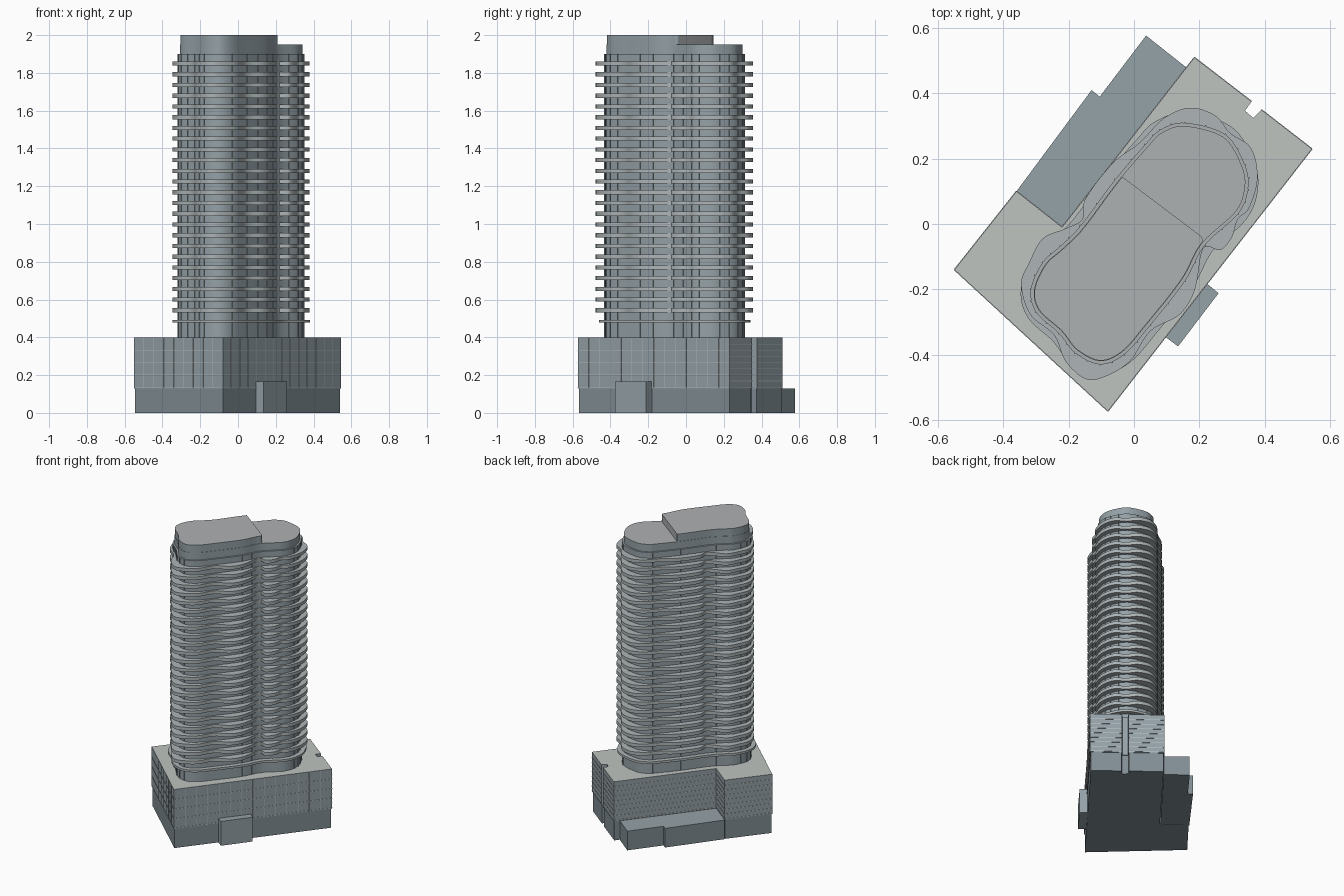
import bpy, bmesh, math
from mathutils import Vector

if "Cube" in bpy.data.objects:
    bpy.data.objects.remove(bpy.data.objects["Cube"])


def material(name, rgb):
    m = bpy.data.materials.new(name)
    m.diffuse_color = (*rgb, 1)
    m.use_nodes = True
    m.node_tree.nodes["Principled BSDF"].inputs["Base Color"].default_value = m.diffuse_color
    return m


GLASS = material("glass_wall", (0.30, 0.36, 0.39))
DARK = material("dark_base", (0.22, 0.27, 0.30))
STONE = material("pale_roof", (0.52, 0.55, 0.53))
SLAB = material("balcony_grey", (0.42, 0.46, 0.47))
ROOF = material("tower_roof", (0.42, 0.44, 0.45))
RIB = material("rib", (0.50, 0.54, 0.55))


def spline(pts, n=8):
    """Closed smooth curve through the points."""
    out, c = [], len(pts)
    for i in range(c):
        a, b, d, e = (Vector(pts[(i + k) % c]) for k in (-1, 0, 1, 2))
        for s in range(n):
            t = s / n
            out.append(0.5 * (2 * b + (d - a) * t + (2 * a - 5 * b + 4 * d - e) * t ** 2
                              + (3 * b - a - 3 * d + e) * t ** 3))
    return out


def offset(pts, dist):
    """Push a closed outline outwards (positive) or inwards."""
    pts = [Vector(p) for p in pts]
    c = len(pts)
    area = sum(pts[i - 1].x * pts[i].y - pts[i].x * pts[i - 1].y for i in range(c))
    sign = 1 if area > 0 else -1
    out = []
    for i in range(c):
        d1 = (pts[i] - pts[i - 1]).normalized()
        d2 = (pts[(i + 1) % c] - pts[i]).normalized()
        n1, n2 = Vector((d1.y, -d1.x)) * sign, Vector((d2.y, -d2.x)) * sign
        out.append(pts[i] + (n1 + n2) * dist / max(0.3, 1 + n1.dot(n2)))
    return out


def add_prism(bm, pts, z0, z1, top_index=0):
    lo = [bm.verts.new((p[0], p[1], z0)) for p in pts]
    hi = [bm.verts.new((p[0], p[1], z1)) for p in pts]
    bm.faces.new(lo)
    bm.faces.new(hi).material_index = top_index
    for i in range(len(pts)):
        bm.faces.new((lo[i - 1], lo[i], hi[i], hi[i - 1]))


def finish(name, bm, mats, smooth=False):
    bmesh.ops.recalc_face_normals(bm, faces=bm.faces)
    me = bpy.data.meshes.new(name)
    bm.to_mesh(me)
    bm.free()
    for m in mats:
        me.materials.append(m)
    ob = bpy.data.objects.new(name, me)
    bpy.context.collection.objects.link(ob)
    if smooth:
        bpy.ops.object.select_all(action='DESELECT')
        ob.select_set(True)
        bpy.context.view_layer.objects.active = ob
        bpy.ops.object.shade_smooth_by_angle(angle=math.radians(30))
    return ob


def prism(name, pts, z0, z1, wall, top=None, smooth=False):
    bm = bmesh.new()
    add_prism(bm, pts, z0, z1, 1 if top else 0)
    return finish(name, bm, [wall, top] if top else [wall], smooth)


def bar(bm, a, b, z0, z1, t):
    """Upright strip of half-thickness t along the plan segment a-b."""
    d = (b - a).normalized()
    n = Vector((d.y, -d.x)) * t
    add_prism(bm, [a - n, b - n, b + n, a + n], z0, z1)


# podium with a back recess and a slot in the far end
podium = [(-0.55, -0.14), (-0.08, -0.573), (0.545, 0.23), (0.39, 0.35), (0.365, 0.325),
          (0.34, 0.347), (0.36, 0.375), (0.185, 0.51), (-0.22, -0.01), (-0.36, 0.10)]
prism("podium_base", offset(podium, -0.004), 0, 0.13, DARK)
prism("podium_upper", podium, 0.13, 0.40, GLASS, STONE)

# low wings
prism("back_wing", [(-0.36, 0.10), (-0.13, 0.41), (-0.105, 0.39), (0.037, 0.577),
                    (0.162, 0.478), (-0.22, -0.01)], 0, 0.13, DARK, GLASS)
prism("entrance_block", [(0.22, -0.18), (0.259, -0.212), (0.135, -0.375), (0.095, -0.345)],
      0, 0.165, GLASS)

# podium window grid: coarse with uprights in front, fine rows behind
bm = bmesh.new()
for i in range(len(podium)):
    a, b = Vector(podium[i]), Vector(podium[(i + 1) % len(podium)])
    length = (b - a).length
    if length < 0.1:
        continue
    front = i < 2
    rows = 4 if front else 8
    for k in range(rows):
        z = 0.135 + 0.26 * k / rows
        bar(bm, a, b, z, z + 0.003, 0.002)
    if front:
        n = round(length / 0.073)
        for k in range(1, n):
            p = a.lerp(b, k / n)
            d = (b - a).normalized() * 0.0015
            bar(bm, p - d, p + d, 0.132, 0.399, 0.002)
finish("podium_window_grid", bm, [RIB])

# tower shaft
shaft = spline([(0.156, 0.31), (0.28, 0.274), (0.34, 0.18), (0.349, 0.105), (0.318, 0.03),
                (0.217, -0.065), (0.156, -0.175), (0.05, -0.31), (-0.03, -0.40),
                (-0.104, -0.43), (-0.18, -0.395), (-0.23, -0.335), (-0.30, -0.27),
                (-0.316, -0.2), (-0.28, -0.118), (-0.226, -0.068), (-0.165, -0.007),
                (-0.058, 0.136), (0.034, 0.243), (0.08, 0.288)])
prism("tower_shaft", shaft, 0.40, 1.90, GLASS, ROOF, True)
prism("tower_foot_ring", offset(shaft, 0.03), 0.478, 0.493, SLAB, None, True)

# upright mullions around the shaft
bm = bmesh.new()
for i in range(0, len(shaft), 4):
    d = (shaft[(i + 1) % len(shaft)] - shaft[i - 1]).normalized() * 0.002
    bar(bm, shaft[i] - d, shaft[i] + d, 0.40, 1.90, 0.003)
finish("tower_mullions", bm, [GLASS])

# wavy balcony slabs, one per floor
balcony = spline([(0.17, 0.356), (0.248, 0.333), (0.295, 0.278), (0.35, 0.243), (0.374, 0.19),
                  (0.376, 0.12), (0.35, 0.045), (0.318, 0.015), (0.30, -0.04), (0.265, -0.08),
                  (0.212, -0.075), (0.187, -0.20), (0.14, -0.277), (0.05, -0.328),
                  (-0.012, -0.42), (-0.09, -0.468), (-0.15, -0.474), (-0.21, -0.42),
                  (-0.245, -0.34), (-0.318, -0.277), (-0.346, -0.185), (-0.322, -0.12),
                  (-0.28, -0.045), (-0.21, -0.014), (-0.158, 0.015), (-0.15, 0.075),
                  (-0.067, 0.185), (0.018, 0.25), (0.09, 0.323)], 6)
bm = bmesh.new()
for k in range(24):
    z = 0.532 + k * 0.0568
    add_prism(bm, balcony, z, z + 0.022)
finish("balconies", bm, [SLAB], True)

# roof crown and the plant room covering its front part
crown = offset(shaft, -0.01)
prism("roof_crown", crown, 1.90, 1.95, GLASS, ROOF, True)
bm = bmesh.new()
add_prism(bm, offset(shaft, -0.012), 1.95, 2.0, 1)
u = Vector((0.603, 0.798, 0))
bmesh.ops.bisect_plane(bm, geom=bm.verts[:] + bm.edges[:] + bm.faces[:],
                       plane_co=u * 0.094, plane_no=u, clear_outer=True)
cut = [e for e in bm.edges if e.is_boundary]
bmesh.ops.holes_fill(bm, edges=cut)
corners = [e for e in bm.edges if abs(e.verts[0].co.z - e.verts[1].co.z) > 0.04
           and all(abs(v.co.dot(u) - 0.094) < 1e-3 for v in e.verts)]
bmesh.ops.bevel(bm, geom=corners, offset=0.02, segments=4, profile=0.5, affect='EDGES')
finish("plant_room", bm, [GLASS, ROOF], True)
